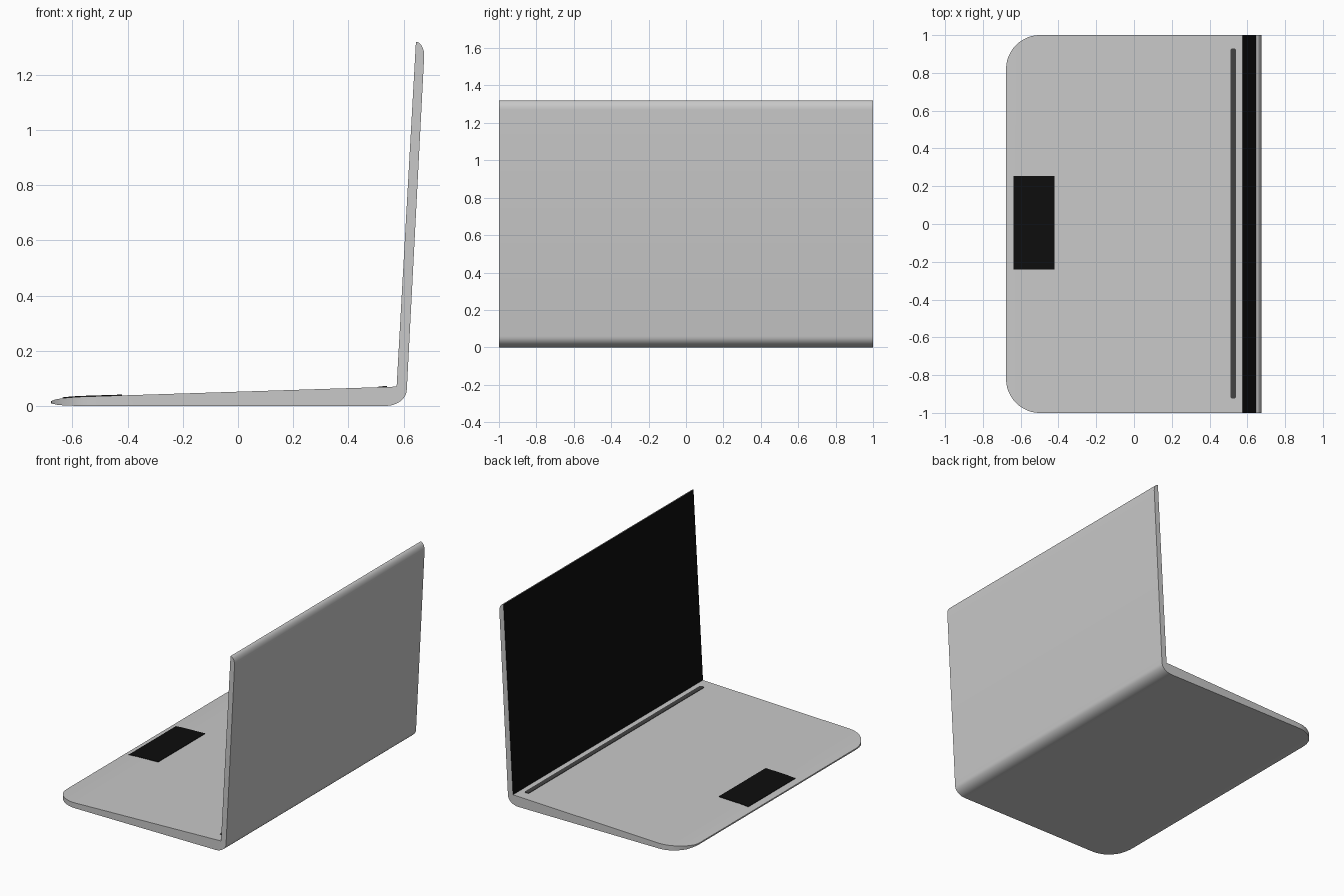
import bpy, bmesh, math
from mathutils import Vector

if "Cube" in bpy.data.objects:
    bpy.data.objects.remove(bpy.data.objects["Cube"])


def material(name, value):
    m = bpy.data.materials.new(name)
    m.diffuse_color = (value, value, value, 1)
    m.use_nodes = True
    m.node_tree.nodes["Principled BSDF"].inputs["Base Color"].default_value = m.diffuse_color
    return m


SILVER = material("silver_shell", 0.58)
BLACK = material("black_glass", 0.004)
DARK = material("dark_grey_vent", 0.055)


def arc(cx, cz, rx, rz, a0, a1, n=8):
    """Points on an elliptical arc in the xz plane."""
    angles = [math.radians(a0 + (a1 - a0) * i / n) for i in range(n + 1)]
    return [(cx + rx * math.cos(a), cz + rz * math.sin(a)) for a in angles]


def extrude(profile, y0, y1):
    """Closed xz profile pulled along y."""
    bm = bmesh.new()
    face = bm.faces.new([bm.verts.new((x, y0, z)) for x, z in profile])
    new = bmesh.ops.extrude_face_region(bm, geom=[face])["geom"]
    verts = [v for v in new if isinstance(v, bmesh.types.BMVert)]
    bmesh.ops.translate(bm, verts=verts, vec=(0, y1 - y0, 0))
    bmesh.ops.recalc_face_normals(bm, faces=bm.faces)
    return bm


def finish(bm, name, mats):
    mesh = bpy.data.meshes.new(name)
    bm.to_mesh(mesh)
    bm.free()
    for m in mats:
        mesh.materials.append(m)
    ob = bpy.data.objects.new(name, mesh)
    bpy.context.collection.objects.link(ob)
    bpy.ops.object.select_all(action='DESELECT')
    ob.select_set(True)
    bpy.context.view_layer.objects.active = ob
    bpy.ops.object.shade_smooth_by_angle(angle=math.radians(30))
    return ob


# Upper edge of the base, from the thin front lip to the hinge
TOP = [(-0.677, 0.018), (-0.66, 0.024), (-0.63, 0.029), (-0.58, 0.033), (0.575, 0.07)]


def top_z(x):
    for (xa, za), (xb, zb) in zip(TOP, TOP[1:]):
        if x <= xb:
            return za + (zb - za) * (x - xa) / (xb - xa)
    return TOP[-1][1]


# Laptop shell: base and lid as one bent profile
profile = ([(-0.677, 0.009), (-0.65, 0.003), (-0.58, 0.0)]
           + arc(0.535, 0.06, 0.077, 0.06, -90, 0)
           + arc(0.645, 1.27, 0.03, 0.05, 0, 90)
           + TOP[::-1])
bm = extrude(profile, -1, 1)

# Round the two front corners with vertical cuts tangent to a circle
R, STEPS = 0.18, 12
for side in (-1, 1):
    centre = Vector((-0.677 + R, side * (1 - R), 0))
    for i in range(STEPS):
        a = math.radians(90 * (i + 0.5) / STEPS)
        normal = Vector((-math.cos(a), side * math.sin(a), 0))
        bmesh.ops.bisect_plane(bm, geom=bm.verts[:] + bm.edges[:] + bm.faces[:], dist=1e-6,
                               plane_co=centre + normal * R, plane_no=normal, clear_outer=True)
        bmesh.ops.holes_fill(bm, edges=[e for e in bm.edges if e.is_boundary], sides=0)
bmesh.ops.recalc_face_normals(bm, faces=bm.faces)

# Screen fills the inner side of the lid
for f in bm.faces:
    if f.normal.x < -0.9 and f.calc_center_median().z > 0.4:
        f.material_index = 1
finish(bm, "laptop_shell", [SILVER, BLACK])


def plate(name, xs, y0, y1, mat, round_ends=0):
    """Thin plate that follows the upper surface of the base."""
    outline = ([(x, top_z(x) - 0.003) for x in xs]
               + [(x, top_z(x) + 0.003) for x in reversed(xs)])
    bm = extrude(outline, y0, y1)
    if round_ends:
        upright = [e for e in bm.edges
                   if abs(e.verts[0].co.z - e.verts[1].co.z) > 0.005]
        bmesh.ops.bevel(bm, geom=upright, offset=round_ends, segments=4,
                        profile=0.5, affect='EDGES')
    return finish(bm, name, [mat])


# Touchpad and the vent strip in front of the hinge
plate("touchpad", [-0.637, -0.63, -0.58, -0.42], -0.24, 0.255, BLACK)
plate("vent_strip", [0.51, 0.541], -0.925, 0.93, DARK, round_ends=0.012)
